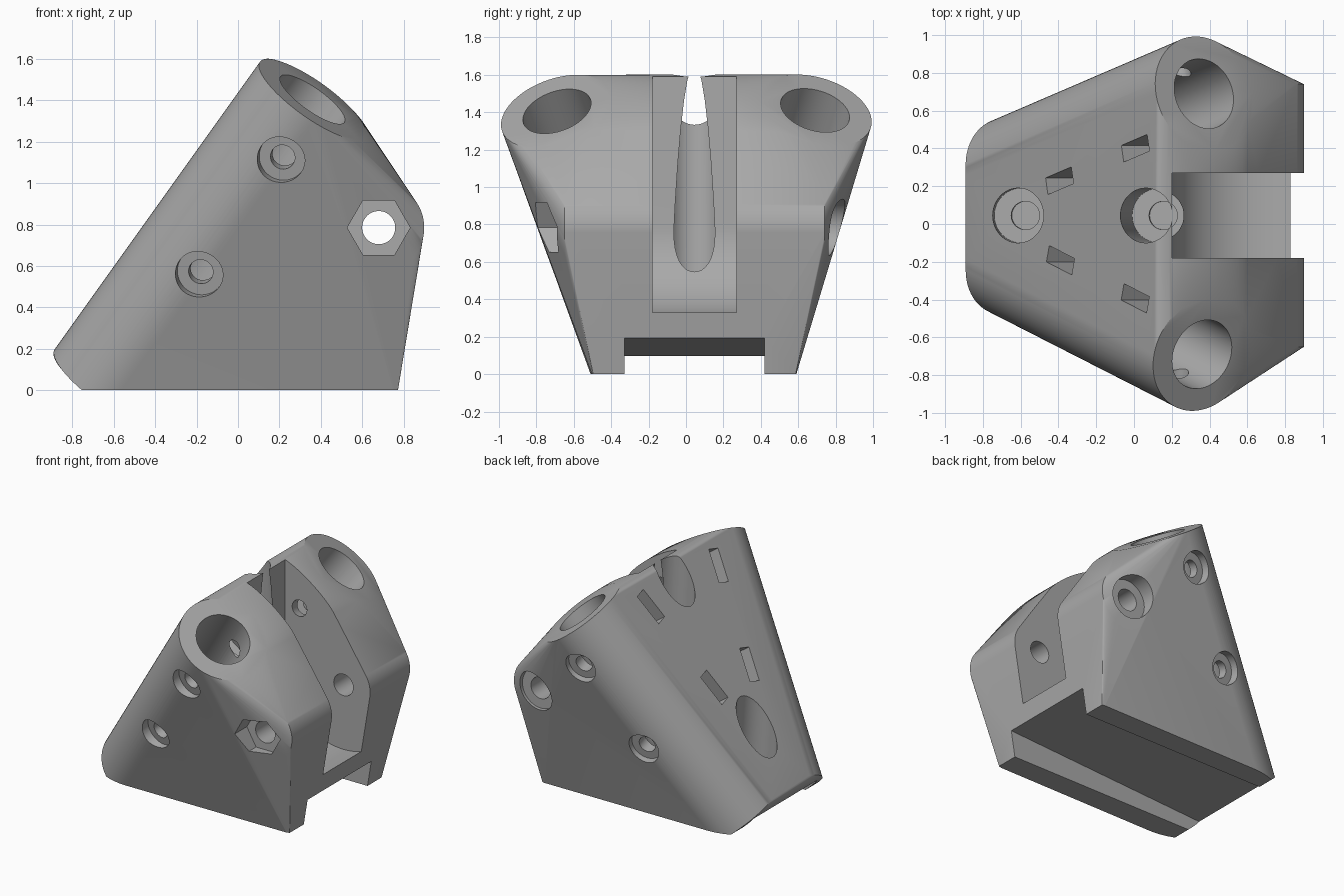
import bpy, bmesh, math
from mathutils import Vector, Matrix

cube = bpy.data.objects.get("Cube")
if cube:
    bpy.data.objects.remove(cube, do_unlink=True)

gray = bpy.data.materials.new("plain gray")
gray.use_nodes = True
gray.diffuse_color = (0.4, 0.4, 0.4, 1)
gray.node_tree.nodes["Principled BSDF"].inputs["Base Color"].default_value = gray.diffuse_color


def ring(center, axis, radius, sides=64):
    """Points of a circle around an axis."""
    axis = Vector(axis).normalized()
    side = axis.cross(Vector((0, 0, 1))).normalized()
    up = side.cross(axis)
    turns = [math.tau * i / sides for i in range(sides)]
    return [Vector(center) + radius * (side * math.cos(a) + up * math.sin(a)) for a in turns]


def box_points(center, frame, half):
    """Corners of a box with half sizes along three frame directions."""
    signs = (-1, 1)
    return [Vector(center) + frame[0] * a * half[0] + frame[1] * b * half[1] + frame[2] * c * half[2]
            for a in signs for b in signs for c in signs]


def hull(name, points):
    """Solid object wrapped tightly around points."""
    bm = bmesh.new()
    for p in points:
        bm.verts.new(p)
    bmesh.ops.convex_hull(bm, input=bm.verts[:])
    bmesh.ops.delete(bm, geom=[v for v in bm.verts if not v.link_faces], context='VERTS')
    bmesh.ops.dissolve_limit(bm, angle_limit=0.002, verts=bm.verts[:], edges=bm.edges[:])
    bmesh.ops.recalc_face_normals(bm, faces=bm.faces[:])
    mesh = bpy.data.meshes.new(name)
    bm.to_mesh(mesh)
    bm.free()
    mesh.materials.append(gray)
    obj = bpy.data.objects.new(name, mesh)
    bpy.context.collection.objects.link(obj)
    return obj


cutters = []


def cut(name, points):
    obj = hull(name, points)
    obj.hide_render = True
    cutters.append(obj)


def drill(name, start, end, radius, sides=48):
    start, end = Vector(start), Vector(end)
    axis = end - start
    cut(name, ring(start, axis, radius, sides) + ring(end, axis, radius, sides))


X, Y, Z = Vector((1, 0, 0)), Vector((0, 1, 0)), Vector((0, 0, 1))
pivot = Vector((0.68, 0, 0.785))
mid = 0.045

# Rod sockets: end centre and upward direction
sockets = {
    "right": (Vector((0.36, -0.69, 1.405)), Vector((1, -0.51, 1.4)).normalized(), -1),
    "left": (Vector((0.37, 0.69, 1.41)), Vector((1, 0.43, 1.4)).normalized(), 1),
}

# Body wrapped around both sockets, the rounded pivot bar and the base edge
cloud = []
for top, axis, _ in sockets.values():
    cloud += ring(top, axis, 0.312, 96) + ring(top - axis * 1.78, axis, 0.312, 96)
for y in (-0.65, 0.74):
    cloud += ring(pivot + Y * y, Y, 0.22, 96)
cloud += [Vector((0.765, y, -0.05)) for y in (-0.485, 0.575)]
body = hull("bracket_body", cloud)

# Flat underside and the shallow sloped channel
cut("ground_cutter", box_points((0, 0, -1), (X, Y, Z), (3, 3, 1)))
tilt = Vector((1, 0, 0.057)).normalized()
tilt_up = Vector((-0.057, 0, 1)).normalized()
cut("channel_cutter", box_points(Vector((0, mid, 0.146)) - tilt_up * 0.3, (tilt, Y, tilt_up), (2, 0.375, 0.3)))

# Central slot with a round floor about the pivot
slot = []
for y in (-0.18, 0.27):
    slot += ring(pivot + Y * y, Y, 0.48, 128) + ring(pivot + Y * y + Z * 1.5, Y, 0.48, 128)
cut("slot_cutter", slot)

# Pivot bolt hole with hexagon pocket in front and round pocket behind
drill("pivot_hole", pivot - Y * 2, pivot + Y * 2, 0.08)
drill("hex_pocket", pivot - Y * 2, pivot - Y * 0.65, 0.152, 6)
drill("round_pocket", pivot + Y * 0.74, pivot + Y * 2, 0.15)

# Mounting screw wells, square to the channel
for name, x in (("lower", -0.595), ("upper", 0.135)):
    seat = Vector((x, mid, 0.25))
    drill(name + "_well", seat, seat + tilt_up * 2, 0.145)
    drill(name + "_pilot", seat + X * 0.02 - tilt_up * 0.05, seat + X * 0.02 + tilt_up * 0.1, 0.075)

# Rod bores, clamp screws and nut pockets
back = Vector((-1.4, 0, 1)).normalized()
for name, (top, axis, sign) in sockets.items():
    drill(name + "_bore", top - axis * 1.46, top + axis * 0.3, 0.19, 64)
    out = back.cross(axis).normalized() * sign
    depth = axis.cross(out).normalized()
    if depth.dot(back) < 0:
        depth.negate()
    for row, along, reach in (("upper", 0.25, 0.5), ("lower", 0.96, 0.35)):
        point = top - axis * along - depth * 0.045
        label = name + "_" + row
        drill(label + "_screw", point - out * reach, point + out * 0.8, 0.06, 32)
        drill(label + "_head", point + out * 0.25, point + out * 0.8, 0.115)
        cut(label + "_nut", box_points(point - out * 0.235 + depth * 0.3, (axis, out, depth), (0.12, 0.045, 0.42)))

# Carve the body and drop the cutters
bpy.context.view_layer.objects.active = body
for cutter in cutters:
    mod = body.modifiers.new(cutter.name, 'BOOLEAN')
    mod.operation = 'DIFFERENCE'
    mod.solver = 'EXACT'
    mod.object = cutter
    bpy.ops.object.modifier_apply(modifier=mod.name)
    bpy.data.objects.remove(cutter, do_unlink=True)

bpy.ops.object.select_all(action='DESELECT')
body.select_set(True)
bpy.ops.object.shade_smooth_by_angle(angle=math.radians(25))
